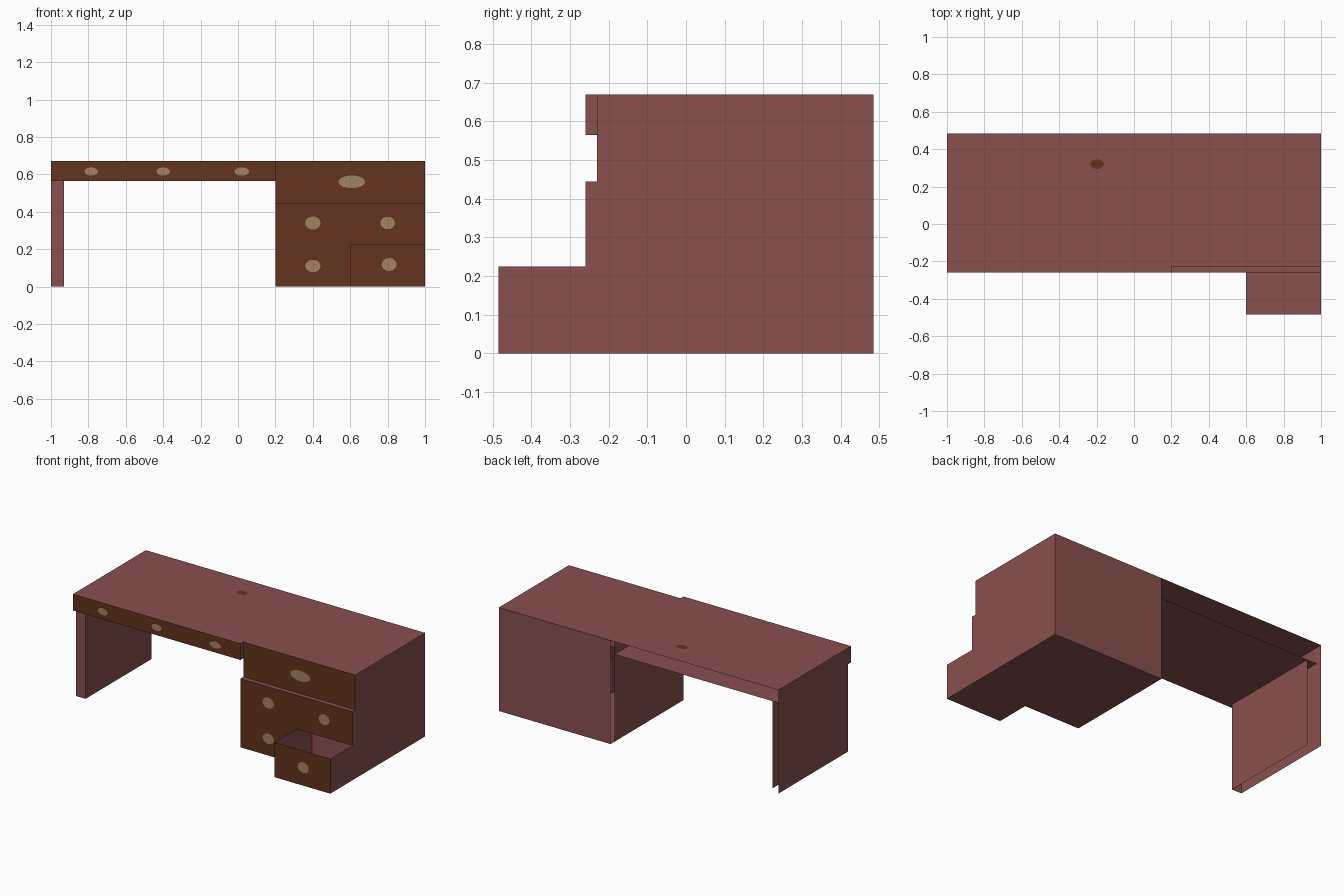
import bpy, bmesh, math

if "Cube" in bpy.data.objects:
    bpy.data.objects.remove(bpy.data.objects["Cube"])


def material(name, rgb):
    m = bpy.data.materials.new(name)
    m.diffuse_color = (*rgb, 1)
    m.use_nodes = True
    m.node_tree.nodes["Principled BSDF"].inputs["Base Color"].default_value = m.diffuse_color
    return m


RED = material("reddish wood", (0.250, 0.079, 0.079))
BROWN = material("dark brown fronts", (0.126, 0.034, 0.014))
TAN = material("tan pulls", (0.366, 0.223, 0.122))


def finish(name, bm, mats):
    me = bpy.data.meshes.new(name)
    bm.to_mesh(me)
    bm.free()
    for m in mats:
        me.materials.append(m)
    ob = bpy.data.objects.new(name, me)
    bpy.context.collection.objects.link(ob)
    return ob


def shell(name, x, y, z, skip=(), brown_front=False):
    """Thin-walled box; skip lists the sides left open, e.g. '+y'."""
    bm = bmesh.new()
    bmesh.ops.create_cube(bm, size=1)
    for v in bm.verts:
        v.co = [lo + (c + 0.5) * (hi - lo) for c, (lo, hi) in zip(v.co, (x, y, z))]
    bm.normal_update()
    gone = []
    for f in bm.faces:
        axis = max(range(3), key=lambda i: abs(f.normal[i]))
        side = ("+" if f.normal[axis] > 0 else "-") + "xyz"[axis]
        if side in skip:
            gone.append(f)
        elif side == "-y" and brown_front:
            f.material_index = 1
    bmesh.ops.delete(bm, geom=gone, context='FACES')
    return finish(name, bm, [RED, BROWN])


def sheet(name, pts, mat=RED):
    bm = bmesh.new()
    bm.faces.new([bm.verts.new(p) for p in pts])
    return finish(name, bm, [mat])


def disc(name, centre, rx, rz, mat, flat=False, n=14):
    """Painted oval facing the front, or facing up when flat."""
    cx, cy, cz = centre
    pts = []
    for i in range(n):
        a = 2 * math.pi * i / n
        u, w = rx * math.cos(a), rz * math.sin(a)
        pts.append((cx + u, cy + w, cz) if flat else (cx + u, cy, cz + w))
    return sheet(name, pts, mat)


H, BACK, INNER, FRONT, FACE = 0.67, 0.485, 0.445, -0.23, -0.26
KNEE, LOW, MID = 0.565, 0.445, 0.225

# Tabletop and the hollow drawer tray under it, open at the back
sheet("tabletop", [(-1, FRONT, H), (1, FRONT, H), (1, BACK, H), (-1, BACK, H)])
sheet("tray_bottom", [(-1, INNER, KNEE), (0.2, INNER, KNEE),
                      (0.2, FRONT, KNEE), (-1, FRONT, KNEE)])
shell("long_drawer_front", (-1, 0.2), (FACE, FRONT), (KNEE, H), ("+y",), True)

# Hollow left leg, open at the back and bottom
sheet("leg_outer", [(-1, BACK, 0), (-1, FRONT, 0), (-1, FRONT, H), (-1, BACK, H)])
sheet("leg_front", [(-1, FRONT, 0), (-0.93, FRONT, 0),
                    (-0.93, FRONT, KNEE), (-1, FRONT, KNEE)])
sheet("leg_inner", [(-0.93, FRONT, 0), (-0.93, INNER, 0),
                    (-0.93, INNER, KNEE), (-0.93, FRONT, KNEE)])

# Pedestal cabinet
shell("pedestal", (0.2, 1), (FRONT, BACK), (0, H), ("-x", "-y", "+z"))
sheet("pedestal_inner_side", [(0.2, INNER, 0), (0.2, FRONT, 0),
                              (0.2, FRONT, H), (0.2, INNER, H)])
sheet("top_drawer_front", [(0.2, FRONT, LOW), (1, FRONT, LOW),
                           (1, FRONT, H), (0.2, FRONT, H)], BROWN)
shell("tall_drawer_front", (0.2, 0.6), (FACE, FRONT), (0, LOW), (), True)
shell("upper_right_drawer_front", (0.6, 1), (FACE, FRONT), (MID, LOW), (), True)

# Pulled-out drawer, open on top
shell("open_drawer", (0.6, 1), (-0.485, -0.1), (0, MID), ("+z",), True)

# Oval pulls: x, z, front plane, half width, half height
pulls = [(-0.785, 0.615, FACE, 0.036, 0.022), (-0.4, 0.615, FACE, 0.036, 0.022),
         (0.02, 0.615, FACE, 0.04, 0.022), (0.608, 0.56, FRONT, 0.072, 0.034),
         (0.4, 0.34, FACE, 0.041, 0.035), (0.8, 0.34, FACE, 0.039, 0.034),
         (0.4, 0.11, FACE, 0.041, 0.034), (0.808, 0.118, -0.485, 0.04, 0.035)]
for i, (x, z, y, rx, rz) in enumerate(pulls):
    disc(f"pull_{i + 1}", (x, y - 0.002, z), rx, rz, TAN)

# Brown spot on the tabletop
disc("tabletop_spot", (-0.197, 0.32, H + 0.002), 0.036, 0.026, BROWN, True)
